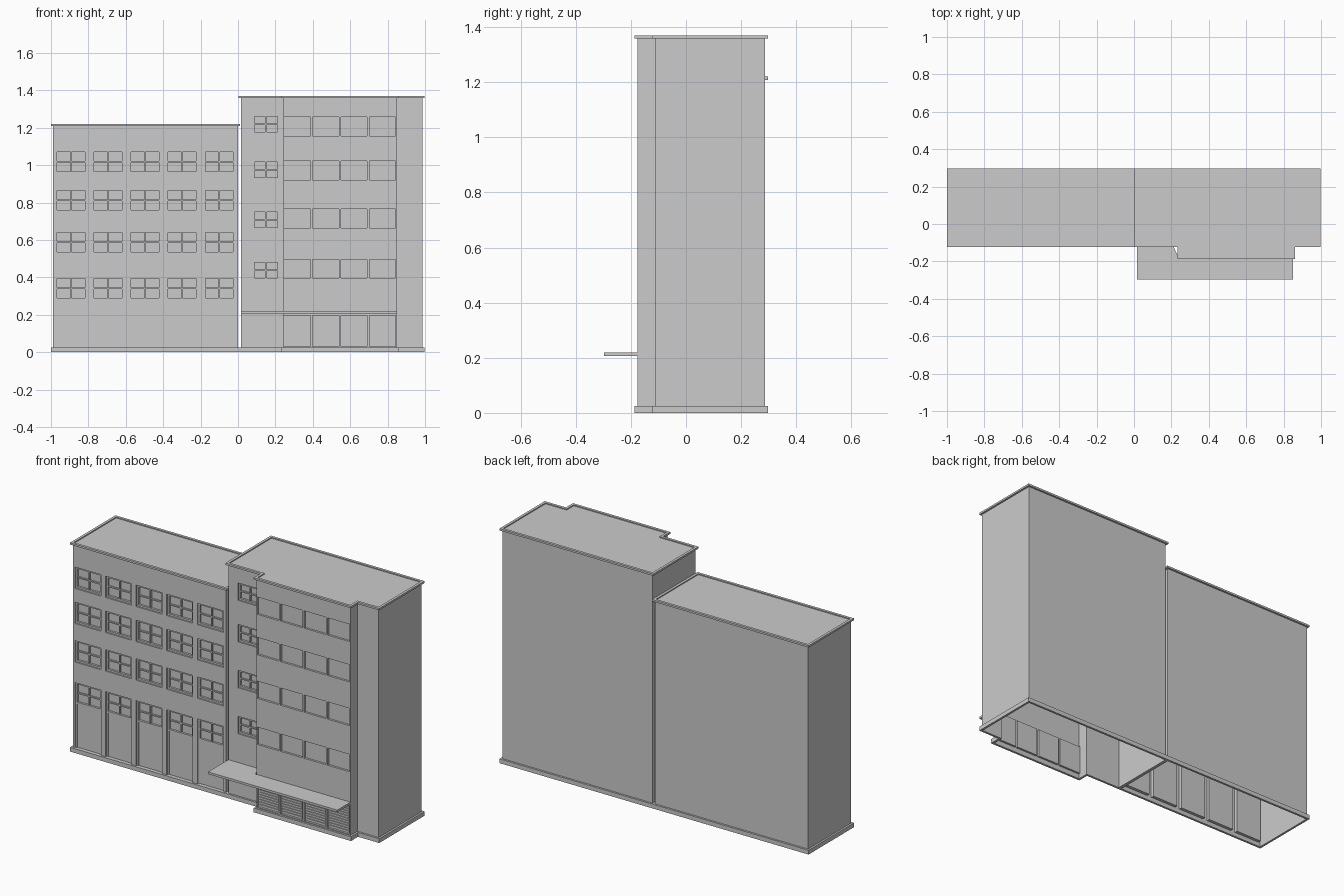
import bpy, bmesh
from mathutils import Vector

if "Cube" in bpy.data.objects:
    bpy.data.objects.remove(bpy.data.objects["Cube"])


def finish(bm, name):
    bmesh.ops.remove_doubles(bm, verts=bm.verts, dist=1e-5)
    me = bpy.data.meshes.new(name)
    bm.to_mesh(me)
    bm.free()
    ob = bpy.data.objects.new(name, me)
    bpy.context.collection.objects.link(ob)
    return ob


def face(bm, pts):
    bm.faces.new([bm.verts.new(p) for p in pts])


def box(bm, x0, x1, y0, y1, z0, z1):
    vs = bmesh.ops.create_cube(bm, size=1)["verts"]
    for v in vs:
        v.co = ((x0 + x1) / 2 + v.co.x * (x1 - x0),
                (y0 + y1) / 2 + v.co.y * (y1 - y0),
                (z0 + z1) / 2 + v.co.z * (z1 - z0))


def offset(outline, d):
    """Offset a counter-clockwise right-angled outline outwards."""
    n, out = len(outline), []
    for i in range(n):
        a, b, c = (Vector(outline[(i + k) % n]) for k in (-1, 0, 1))
        e, f = (b - a).normalized(), (c - b).normalized()
        out.append(b + d * Vector((e.y + f.y, -e.x - f.x)))
    return out


def ring(name, outline, d_in, d_out, z0, z1):
    bm = bmesh.new()
    o, i = offset(outline, d_out), offset(outline, d_in)
    n = len(o)
    for k in range(n):
        m = (k + 1) % n
        section = [(o, z0), (o, z1), (i, z1), (i, z0)]
        for s in range(4):
            (p, za), (q, zb) = section[s], section[(s + 1) % 4]
            face(bm, [(*p[k], za), (*p[m], za), (*q[m], zb), (*q[k], zb)])
    return finish(bm, name)


def front_wall(bm, x0, x1, y, z1, openings, d):
    """Wall facing the front, with recessed openings (x0, x1, z0, z1)."""
    xs = sorted({x0, x1, *[v for o in openings for v in o[:2]]})
    zs = sorted({0, z1, *[v for o in openings for v in o[2:]]})
    for a, b in zip(xs, xs[1:]):
        for c, e in zip(zs, zs[1:]):
            mx, mz = (a + b) / 2, (c + e) / 2
            inside = any(o[0] < mx < o[1] and o[2] < mz < o[3] for o in openings)
            yy = y + d if inside else y
            face(bm, [(a, yy, c), (b, yy, c), (b, yy, e), (a, yy, e)])
    w = y + d
    for a, b, c, e in openings:
        face(bm, [(a, y, c), (a, w, c), (a, w, e), (a, y, e)])
        face(bm, [(b, y, e), (b, w, e), (b, w, c), (b, y, c)])
        face(bm, [(a, y, c), (b, y, c), (b, w, c), (a, w, c)])
        face(bm, [(a, w, e), (b, w, e), (b, y, e), (a, y, e)])


def building(name, outline, height, fronts):
    """Hollow shell; fronts maps edge index to (openings, recess depth)."""
    bm = bmesh.new()
    n = len(outline)
    for k in range(n):
        p, q = outline[k], outline[(k + 1) % n]
        if k in fronts:
            front_wall(bm, p[0], q[0], p[1], height, *fronts[k])
        else:
            face(bm, [(*p, 0), (*q, 0), (*q, height), (*p, height)])
    face(bm, [(*p, height) for p in outline])
    finish(bm, name + "_walls")
    ring(name + "_plinth", outline, -0.002, 0.011, 0, 0.025)
    ring(name + "_cornice", outline, -0.004, 0.011, height - 0.005, height + 0.006)


def sash(bm, a, b, c, e, y, d, w=0.01, t=0.007):
    """Window frame with a central cross, set in a recess."""
    f = y + d * 0.4
    k = y + d
    box(bm, a, a + w, f, k, c, e)
    box(bm, b - w, b, f, k, c, e)
    box(bm, a + w, b - w, f, k, c, c + w)
    box(bm, a + w, b - w, f, k, e - w, e)
    mx, mz = (a + b) / 2, (c + e) / 2
    box(bm, mx - t / 2, mx + t / 2, f + 0.002, k, c + w, e - w)
    box(bm, a + w, b - w, f + 0.003, k, mz - t / 2, mz + t / 2)


FRONT, BAY, BACK, D = -0.111, -0.176, 0.286, 0.02

# Left building: five columns of windows above tall doors
cols = [(-0.977 + 0.198 * i, -0.809 + 0.198 * i) for i in range(5)]
windows = [(a, b, c, c + 0.125) for a, b in cols for c in (0.525, 0.75, 0.955)]
doors = [(a, b, 0.025, 0.405) for a, b in cols]
building("left_building", [(-0.989, FRONT), (0, FRONT), (0, BACK), (-0.989, BACK)],
         1.214, {0: (windows + doors, D)})

bm = bmesh.new()
for o in windows:
    sash(bm, *o, FRONT, D)
finish(bm, "left_window_frames")

bm = bmesh.new()
for a, b, c, e in doors:
    sash(bm, a, b, 0.28, e, FRONT, D)
    box(bm, a + 0.01, b - 0.01, FRONT + 0.012, FRONT + D, c, 0.28)
    for x in (a, b - 0.01):
        box(bm, x, x + 0.01, FRONT + 0.008, FRONT + D, c, 0.28)
finish(bm, "left_doors")

# Right building: sash windows beside a projecting bay
side_windows = [(0.077, 0.22, c, c + 0.102) for c in (0.388, 0.657, 0.925, 1.167)]
bay_cols = [(0.247 + 0.152 * i, 0.387 + 0.152 * i) for i in range(4)]
bay_windows = [(a, b, c, c + 0.101) for a, b in bay_cols
               for c in (0.396, 0.665, 0.92, 1.156)]
shutters = [(a, b, 0.03, 0.196) for a, b in bay_cols]
outline = [(0.015, FRONT), (0.243, FRONT), (0.243, BAY), (0.85, BAY),
           (0.85, FRONT), (0.987, FRONT), (0.987, BACK), (0.015, BACK)]
building("right_building", outline, 1.364,
         {0: (side_windows, D), 2: (bay_windows + shutters, 0.012)})

bm = bmesh.new()
for o in side_windows:
    sash(bm, *o, FRONT, D)
finish(bm, "side_window_frames")

# Horizontal slats of the ground-floor shutters
bm = bmesh.new()
for a, b, c, e in shutters:
    for i in range(11):
        z = c + 0.008 + i * 0.0142
        box(bm, a + 0.008, b - 0.008, BAY + 0.007, BAY + 0.012, z, z + 0.008)
finish(bm, "shutter_slats")

# Entrance canopy: prism wrapping the bay corner
bm = bmesh.new()
plan = [(0.015, -0.298), (0.85, -0.298), (0.85, BAY), (0.237, BAY),
        (0.207, FRONT), (0.015, FRONT)]
face(bm, [(*p, 0.207) for p in plan])
geo = bmesh.ops.extrude_face_region(bm, geom=bm.faces[:])["geom"]
bmesh.ops.translate(bm, vec=(0, 0, 0.013),
                    verts=[v for v in geo if isinstance(v, bmesh.types.BMVert)])
bmesh.ops.recalc_face_normals(bm, faces=bm.faces)
finish(bm, "canopy")
